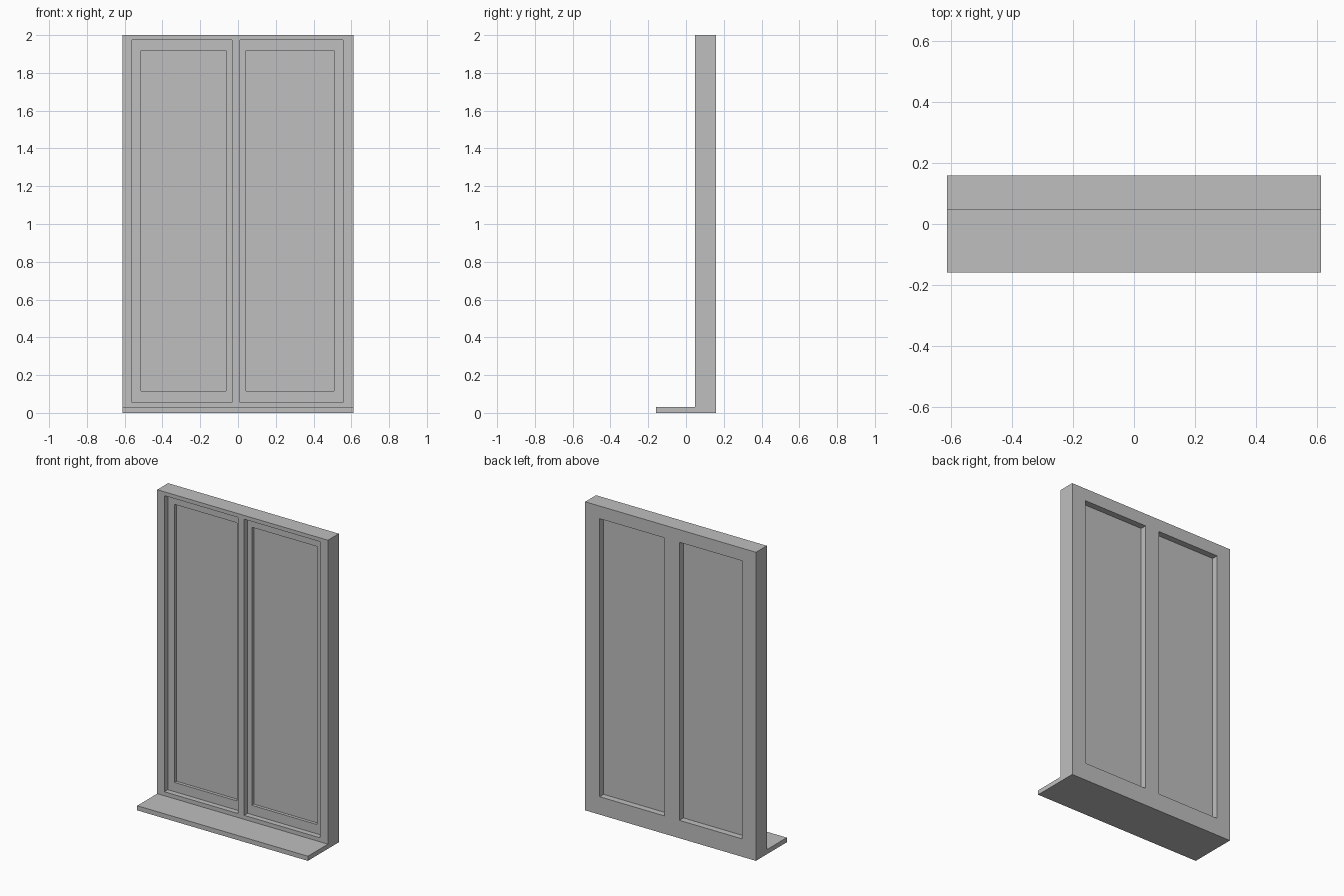
import bpy
import bmesh

if "Cube" in bpy.data.objects:
    bpy.data.objects.remove(bpy.data.objects["Cube"])

grey = bpy.data.materials.new("light_grey")
grey.diffuse_color = (0.52, 0.52, 0.52, 1)
grey.use_nodes = True
grey.node_tree.nodes["Principled BSDF"].inputs["Base Color"].default_value = grey.diffuse_color

HALF_W, FRONT, BACK = 0.612, 0.047, 0.158
RECESS_Y = 0.082                      # bottom of the front rebate
GLASS = (0.102, 0.117)                # front and back of the panes


def finish(name, bm):
    bmesh.ops.recalc_face_normals(bm, faces=bm.faces)
    mesh = bpy.data.meshes.new(name)
    bm.to_mesh(mesh)
    bm.free()
    mesh.materials.append(grey)
    obj = bpy.data.objects.new(name, mesh)
    bpy.context.collection.objects.link(obj)
    return obj


def box(name, x, y, z):
    bm = bmesh.new()
    bmesh.ops.create_cube(bm, size=1)
    for v in bm.verts:
        v.co = [r[0] if c < 0 else r[1] for c, r in zip(v.co, (x, y, z))]
    return finish(name, bm)


def cut(target, name, x, y, z):
    cutter = box(name, x, y, z)
    cutter.hide_render = True
    cutter.hide_viewport = True
    mod = target.modifiers.new(name, 'BOOLEAN')
    mod.operation = 'DIFFERENCE'
    mod.solver = 'EXACT'
    mod.object = cutter


# Frame and projecting sill as one L-shaped profile swept across the width
profile = [(-0.158, 0), (BACK, 0), (BACK, 2), (FRONT, 2),
           (FRONT, 0.03), (-0.158, 0.03)]
bm = bmesh.new()
face = bm.faces.new([bm.verts.new((-HALF_W, y, z)) for y, z in profile])
ext = bmesh.ops.extrude_face_region(bm, geom=[face])
bmesh.ops.translate(bm, vec=(2 * HALF_W, 0, 0),
                    verts=[g for g in ext["geom"] if isinstance(g, bmesh.types.BMVert)])
frame = finish("window_frame_and_sill", bm)

# Each casement: a shallow front rebate, a through opening and a pane
for side, rebate_x, opening_x in (("left", (-0.561, -0.032), (-0.513, -0.063)),
                                  ("right", (0.011, 0.556), (0.042, 0.508))):
    cut(frame, side + "_rebate_cutter", rebate_x, (0, RECESS_Y), (0.056, 1.975))
    cut(frame, side + "_opening_cutter", opening_x, (0, 0.2), (0.116, 1.918))
    box(side + "_pane", opening_x, GLASS, (0.116, 1.918))
